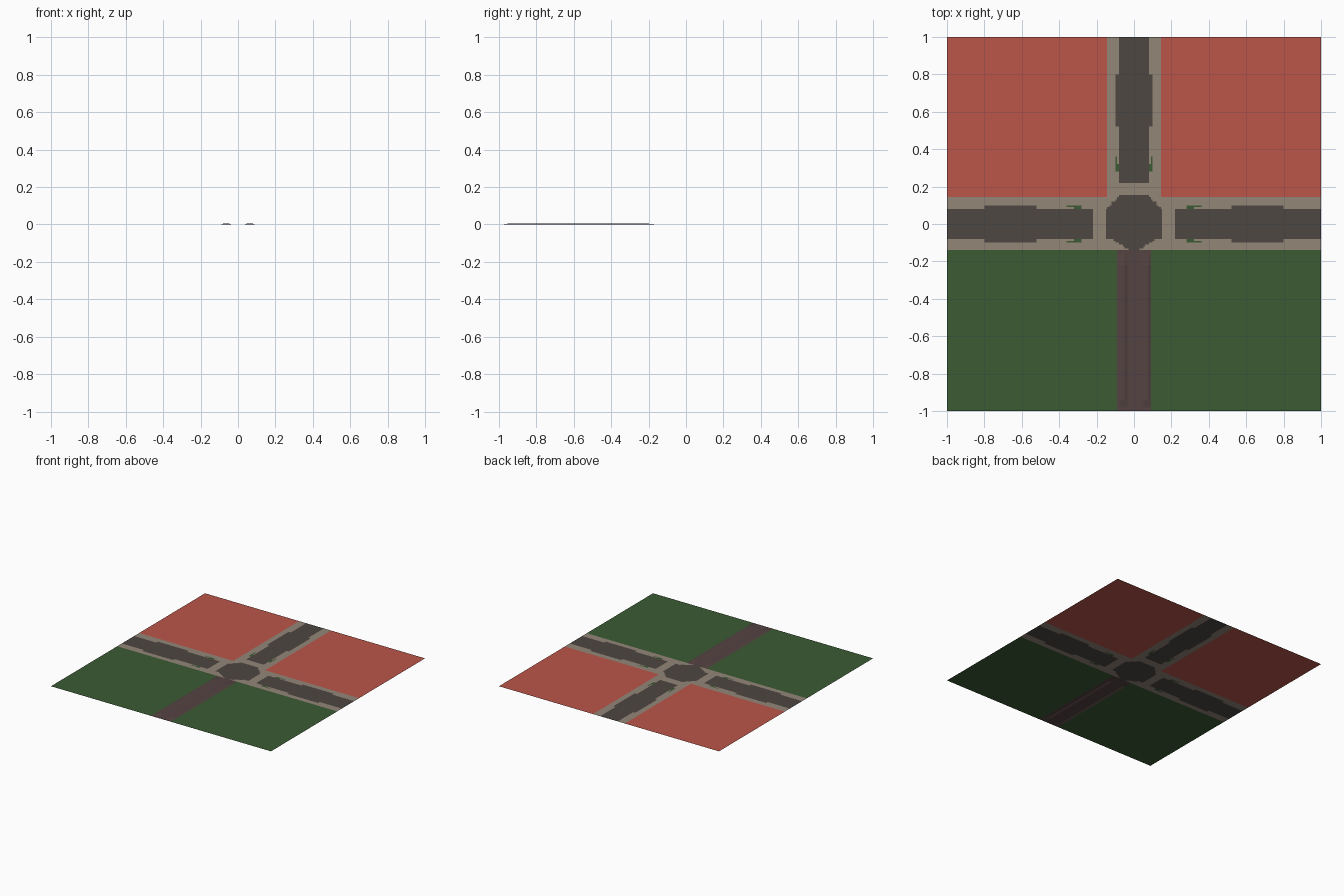
import bpy, bmesh

if "Cube" in bpy.data.objects:
    bpy.data.objects.remove(bpy.data.objects["Cube"])

def s2l(c):
    c /= 255
    return c / 12.92 if c <= 0.04045 else ((c + 0.055) / 1.055) ** 2.4

def material(name, r, g, b):
    m = bpy.data.materials.new(name)
    m.diffuse_color = (s2l(r), s2l(g), s2l(b), 1)
    m.use_nodes = True
    m.node_tree.nodes["Principled BSDF"].inputs["Base Color"].default_value = m.diffuse_color
    return m

RED, GREEN, PAVING, ROAD, PATH = range(5)
MATS = [material("brick_red", 187, 86, 74), material("grass_green", 59, 91, 52),
        material("paving_beige", 148, 134, 119), material("asphalt", 78, 71, 66),
        material("path_brown", 84, 67, 66)]

def arm_colour(a, c):
    """Street arm: a = distance from the junction, c = distance from its axis."""
    if 0.28 < a < 0.36 and (0.09 < c < 0.10 or (a < 0.32 and 0.08 < c < 0.10)):
        return GREEN                                # kerb planter
    half = 0.10 if 0.52 < a < 0.80 else 0.08        # parking bay widens the road
    return ROAD if a > 0.22 and c < half else PAVING

def colour(x, y):
    ax = abs(x)
    if y < -0.14:
        return PATH if ax < 0.09 else GREEN
    if y > 0.145 and ax > 0.145:
        return RED
    # junction with clipped corners, narrowing to the path
    if ax < 0.15 and y < 0.155:
        if y > 0:
            return ROAD if ax + y < 0.23 else PAVING
        return ROAD if y > -0.08 or ax < 0.02 + (y + 0.14) * 1.7 else PAVING
    return arm_colour(y, ax) if y > 0.145 and ax < 0.145 else arm_colour(ax, abs(y))

def build(name, xs, ys, height, pick, keep):
    bm = bmesh.new()
    grid = [[bm.verts.new((x, y, height(x, y))) for y in ys] for x in xs]
    for i in range(len(xs) - 1):
        for j in range(len(ys) - 1):
            cx, cy = (xs[i] + xs[i + 1]) / 2, (ys[j] + ys[j + 1]) / 2
            if keep(cx, cy):
                f = bm.faces.new((grid[i][j], grid[i + 1][j], grid[i + 1][j + 1], grid[i][j + 1]))
                f.material_index = pick(cx, cy)
    bmesh.ops.delete(bm, geom=[v for v in bm.verts if not v.link_faces], context='VERTS')
    me = bpy.data.meshes.new(name)
    bm.to_mesh(me)
    bm.free()
    for m in MATS:
        me.materials.append(m)
    ob = bpy.data.objects.new(name, me)
    bpy.context.collection.objects.link(ob)

# cut lines: fine around the junction, coarse outside
fine = [i / 100 for i in range(-36, 37)]
cuts = sorted(set(fine + [-1, -0.8, -0.52, -0.145, 0.145, 0.155, 0.52, 0.8, 1]))

def is_path(x, y):
    return colour(x, y) == PATH

# flat ground with lawns, plots, pavements and roads
build("street_ground", cuts, cuts, lambda x, y: 0, colour, lambda x, y: not is_path(x, y))

# park path with two very low raised strips
def path_height(x, y):
    return 0.006 if 0.045 < abs(x) < 0.085 and -0.95 < y < -0.2 else 0

build("park_path", [-0.09, -0.075, -0.05, -0.035, 0.035, 0.05, 0.075, 0.09],
      [-1, -0.98, -0.94, -0.22, -0.16, -0.14], path_height,
      lambda x, y: PATH, lambda x, y: True)
